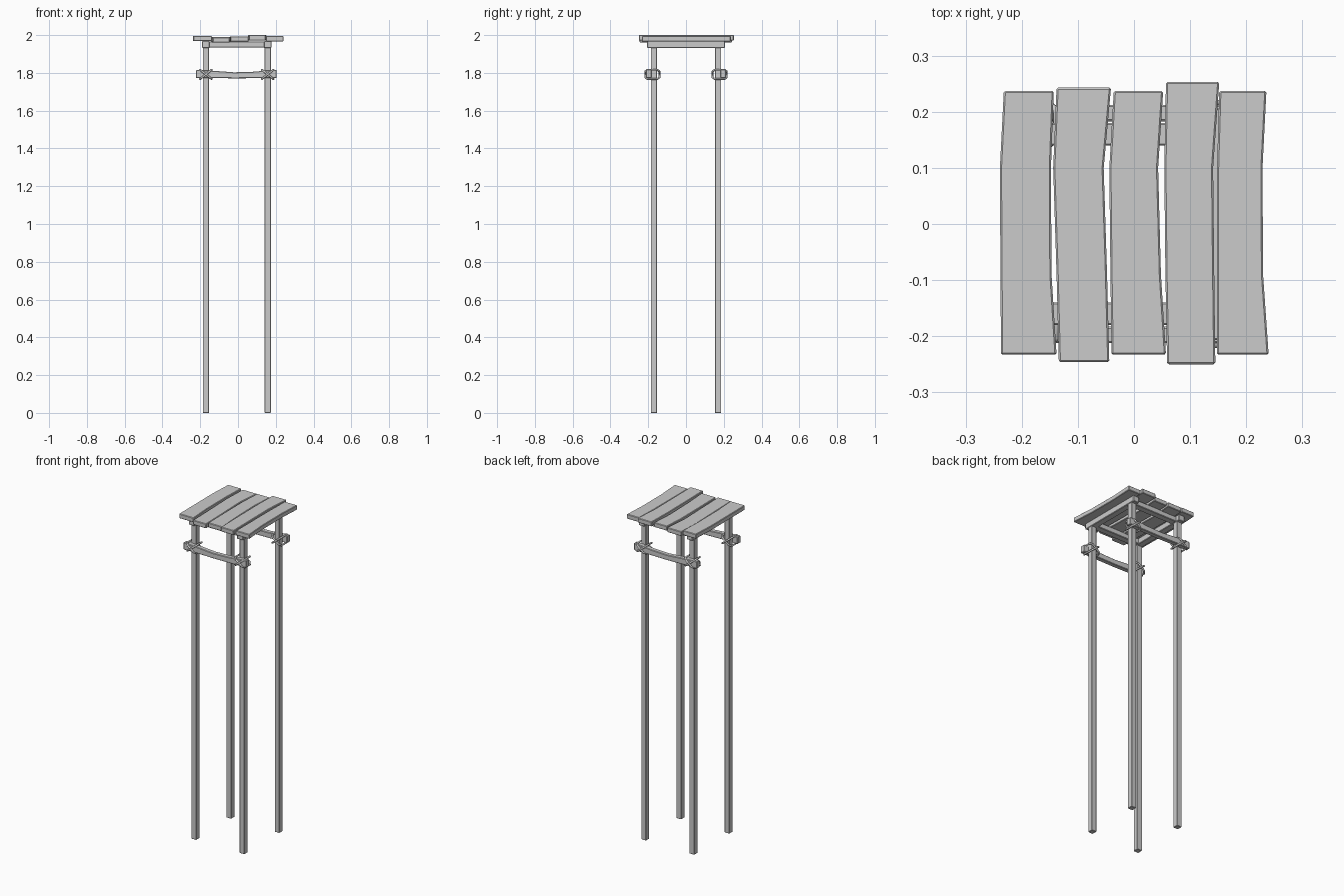
import bpy, bmesh, math
from mathutils import Vector

if "Cube" in bpy.data.objects:
    bpy.data.objects.remove(bpy.data.objects["Cube"])


def loft(name, sections, bevel=0.003):
    """Solid through a list of four-cornered sections, with a small bevel."""
    bm = bmesh.new()
    rings = [[bm.verts.new(p) for p in s] for s in sections]
    for a, b in zip(rings, rings[1:]):
        for i in range(4):
            j = (i + 1) % 4
            bm.faces.new((a[i], a[j], b[j], b[i]))
    bm.faces.new(rings[0][::-1])
    bm.faces.new(rings[-1])
    bmesh.ops.recalc_face_normals(bm, faces=bm.faces)
    me = bpy.data.meshes.new(name)
    bm.to_mesh(me)
    bm.free()
    ob = bpy.data.objects.new(name, me)
    bpy.context.collection.objects.link(ob)
    if bevel:
        m = ob.modifiers.new("bevel", "BEVEL")
        m.width = bevel
        m.segments = 1
        m.limit_method = "ANGLE"
        m.angle_limit = math.radians(40)
    return ob


def box(name, x0, x1, y0, y1, z0, z1, bevel=0.003):
    return loft(name, [[(x0, y0, z), (x1, y0, z), (x1, y1, z), (x0, y1, z)]
                       for z in (z0, z1)], bevel)


LEG_X = {"left": -0.17, "right": 0.157}
SIDES = {"front": -1, "back": 1}

# legs
for sx, x in LEG_X.items():
    for sy, s in SIDES.items():
        y = s * 0.17
        box(f"{sy}_{sx}_leg", x - 0.0165, x + 0.0165, y - 0.0165, y + 0.0165, 0, 1.935, 0.002)

# frame under the seat
for sx, x in LEG_X.items():
    box(f"{sx}_frame_beam", x - 0.02, x + 0.02, -0.207, 0.207, 1.932, 1.968)
for sy, s in SIDES.items():
    box(f"{sy}_frame_beam", -0.16, 0.147, s * 0.16 - 0.02, s * 0.16 + 0.02, 1.934, 1.966)

# seat planks: front y, back y, top z, left edge x and right edge x from back to front
planks = [
    (-0.233, 0.237, 1.996, (-.232, -.239, -.238, -.237), (-.143, -.148, -.147, -.138)),
    (-0.246, 0.243, 1.989, (-.138, -.144, -.138, -.134), (-.041, -.054, -.048, -.044)),
    (-0.233, 0.237, 1.993, (-.036, -.044, -.042, -.040), (.052, .043, .048, .057)),
    (-0.250, 0.253, 2.000, (.057, .054, .056, .059), (.152, .141, .143, .145)),
    (-0.233, 0.237, 1.995, (.152, .148, .148, .148), (.236, .229, .230, .240)),
]
for n, (y0, y1, z, left, right) in enumerate(planks):
    loft(f"seat_plank_{n + 1}",
         [[(l, y, z - 0.028), (r, y, z - 0.028), (r, y, z), (l, y, z)]
          for l, r, y in zip(left, right, (y1, 0.1, -0.09, y0))])

# sagging crossbars lashed outside the legs: x, middle z, half height
bar = [(-0.222, 1.794, 0.022), (-0.13, 1.792, 0.019), (-0.02, 1.787, 0.016),
       (0.08, 1.789, 0.017), (0.205, 1.795, 0.022)]
for sy, s in SIDES.items():
    loft(f"{sy}_crossbar",
         [[(x, s * 0.183, z - h), (x, s * 0.212, z - h), (x, s * 0.212, z + h), (x, s * 0.183, z + h)]
          for x, z, h in bar])

# crossed rope loops around each leg and crossbar
for sx, x in LEG_X.items():
    for sy, s in SIDES.items():
        for k in (-1, 1):
            cu = bpy.data.curves.new("rope", "CURVE")
            cu.dimensions = "3D"
            cu.bevel_depth = 0.0055
            cu.bevel_resolution = 1
            sp = cu.splines.new("POLY")
            outline = [(-0.031, -0.025), (-0.019, -0.038), (0.019, -0.038), (0.031, -0.025),
                       (0.031, 0.025), (0.019, 0.038), (-0.019, 0.038), (-0.031, 0.025)]
            sp.points.add(len(outline) - 1)
            for p, (u, v) in zip(sp.points, outline):
                p.co = (x + u, s * 0.178 + v, 1.792 + k * u * 0.8, 1)
            sp.use_cyclic_u = True
            ob = bpy.data.objects.new(f"{sy}_{sx}_rope_{'a' if k < 0 else 'b'}", cu)
            bpy.context.collection.objects.link(ob)
